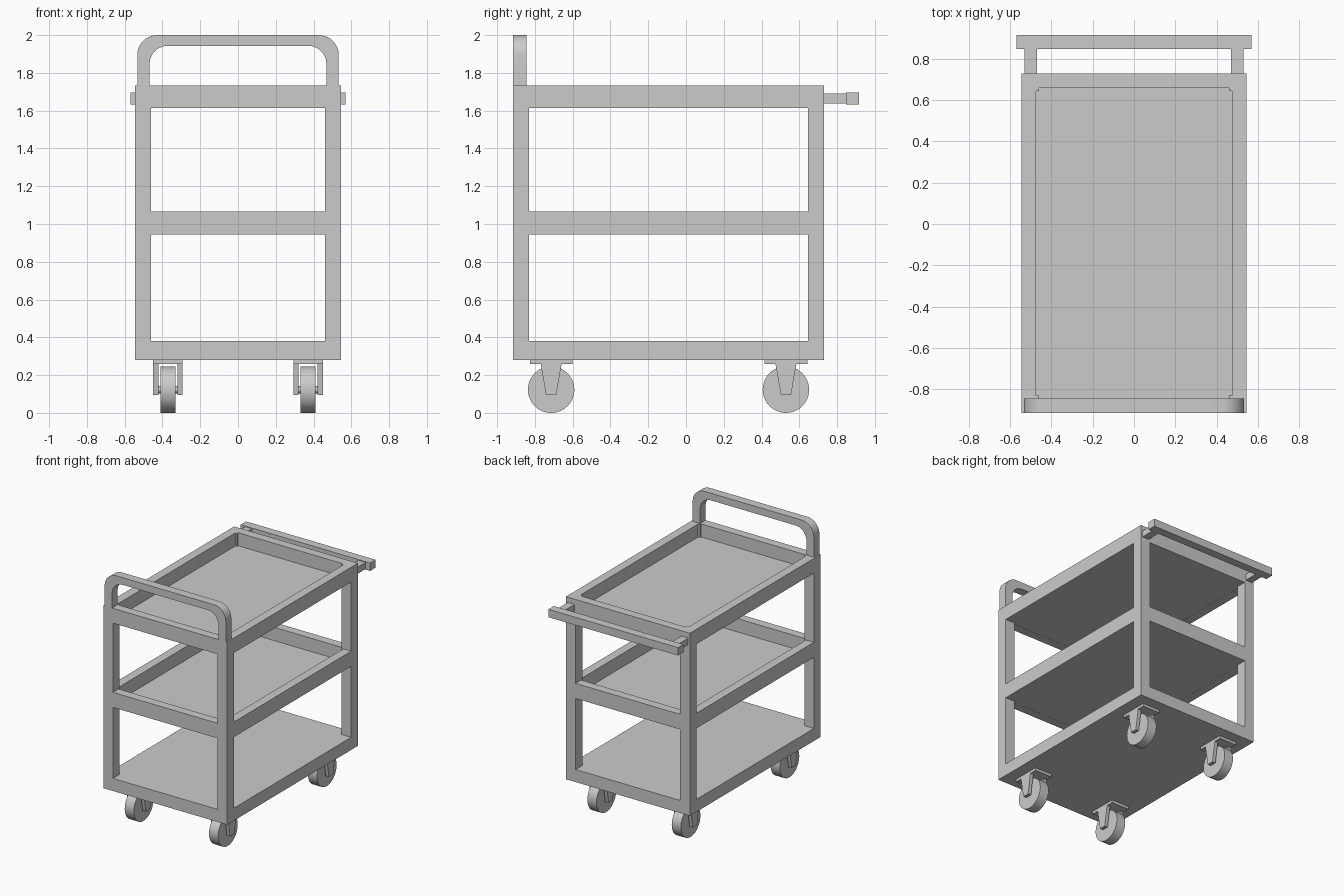
import bpy, bmesh
from math import sin, cos, pi, radians

if "Cube" in bpy.data.objects:
    bpy.data.objects.remove(bpy.data.objects["Cube"])


def finish(name, bm, smooth=False):
    bmesh.ops.recalc_face_normals(bm, faces=bm.faces)
    me = bpy.data.meshes.new(name)
    bm.to_mesh(me)
    bm.free()
    ob = bpy.data.objects.new(name, me)
    bpy.context.collection.objects.link(ob)
    if smooth:
        bpy.ops.object.select_all(action='DESELECT')
        ob.select_set(True)
        bpy.context.view_layer.objects.active = ob
        bpy.ops.object.shade_smooth_by_angle(angle=radians(30))
    return ob


def box(name, x0, x1, y0, y1, z0, z1):
    bm = bmesh.new()
    bmesh.ops.create_cube(bm, size=1)
    for v in bm.verts:
        v.co = ((x0 + x1) / 2 + v.co.x * (x1 - x0),
                (y0 + y1) / 2 + v.co.y * (y1 - y0),
                (z0 + z1) / 2 + v.co.z * (z1 - z0))
    return finish(name, bm)


def lathe_x(name, cx, cy, cz, profile, n=48):
    """Closed solid of revolution around the x axis; profile is (x, radius)."""
    bm = bmesh.new()
    rings = [[bm.verts.new((cx + x, cy + r * cos(2 * pi * i / n), cz + r * sin(2 * pi * i / n)))
              for i in range(n)] for x, r in profile]
    for a, b in zip(rings, rings[1:]):
        for i in range(n):
            j = (i + 1) % n
            bm.faces.new((a[i], a[j], b[j], b[i]))
    bm.faces.new(rings[0])
    bm.faces.new(rings[-1])
    return finish(name, bm, True)


def prism_x(name, pts, x0, x1):
    """Extrude a (y, z) outline along x."""
    bm = bmesh.new()
    f = bm.faces.new([bm.verts.new((x0, y, z)) for y, z in pts])
    ext = bmesh.ops.extrude_face_region(bm, geom=[f])
    for v in ext['geom']:
        if isinstance(v, bmesh.types.BMVert):
            v.co.x = x1
    return finish(name, bm)


W, Y0, Y1 = 0.545, -0.915, 0.73     # body half width, front and back
P, R = 0.085, 0.07                  # post size, rail thickness
ZB, ZT = 0.28, 1.733

# Corner posts
for s, side in ((-1, "left"), (1, "right")):
    xa, xb = sorted((s * W, s * (W - P)))
    box(f"front_post_{side}", xa, xb, Y0, Y0 + P, ZB, ZT)
    box(f"back_post_{side}", xa, xb, Y1 - P, Y1, ZB, ZT)

# Upper and middle trays: four rails and a thin floor
for label, z0, z1 in (("top", 1.615, ZT), ("middle", 0.945, 1.065)):
    for s, side in ((-1, "left"), (1, "right")):
        xa, xb = sorted((s * W, s * (W - R)))
        box(f"{label}_rail_{side}", xa, xb, Y0 + P, Y1 - P, z0, z1)
    box(f"{label}_rail_front", -W + P, W - P, Y0, Y0 + R, z0, z1)
    box(f"{label}_rail_back", -W + P, W - P, Y1 - R, Y1, z0, z1)
    box(f"{label}_tray_floor", -W + R, W - R, Y0 + R, Y1 - R, z0 + 0.001, z0 + 0.014)

# Solid bottom shelf
box("bottom_shelf", -W, W, Y0, Y1, ZB, 0.38)

# Arched front handle: outer and inner outlines bridged into a solid
def arch(w, top, r, base, n=10):
    right = [(w, base)] + [(w - r + r * cos(a), top - r + r * sin(a))
                           for a in (pi / 2 * i / n for i in range(n + 1))]
    return right + [(-x, z) for x, z in reversed(right)]


bm = bmesh.new()
outlines = (arch(0.533, 2.0, 0.105, ZT), arch(0.468, 1.943, 0.095, ZT))
outer_f, inner_f, outer_b, inner_b = [
    [bm.verts.new((x, y, z)) for x, z in o] for y in (Y0, Y0 + R) for o in outlines]
loops = [outer_f, inner_f, inner_b, outer_b]
for k in range(4):
    a, b = loops[k], loops[(k + 1) % 4]
    for i in range(len(a) - 1):
        bm.faces.new((a[i], a[i + 1], b[i + 1], b[i]))
for i in (0, -1):
    bm.faces.new([l[i] for l in loops])
finish("front_handle", bm, True)

# Rear push bar on two brackets
box("push_bar", -0.57, 0.57, 0.847, 0.915, 1.633, 1.696)
for s, side in ((-1, "left"), (1, "right")):
    xa, xb = sorted((s * 0.53, s * 0.47))
    box(f"push_bar_bracket_{side}", xa, xb, Y1, 0.85, 1.638, 1.69)

# Casters: plate, tapered fork legs, axle and wheel
for cx, side in ((-0.371, "left"), (0.371, "right")):
    for cy, end in ((-0.714, "front"), (0.529, "back")):
        tag = f"{end}_{side}"
        box(f"caster_plate_{tag}", cx - 0.078, cx + 0.078, cy - 0.113, cy + 0.113, 0.258, ZB)
        taper = [(cy - 0.055, 0.258), (cy + 0.055, 0.258), (cy + 0.027, 0.095), (cy - 0.027, 0.095)]
        prism_x(f"fork_inner_{tag}", taper, cx - 0.078, cx - 0.05)
        prism_x(f"fork_outer_{tag}", taper, cx + 0.05, cx + 0.078)
        lathe_x(f"axle_{tag}", cx, cy, 0.123, [(-0.055, 0.02), (0.055, 0.02)], 16)
        lathe_x(f"wheel_{tag}", cx, cy, 0.123, [(-0.04, 0.123), (0.04, 0.123)])
